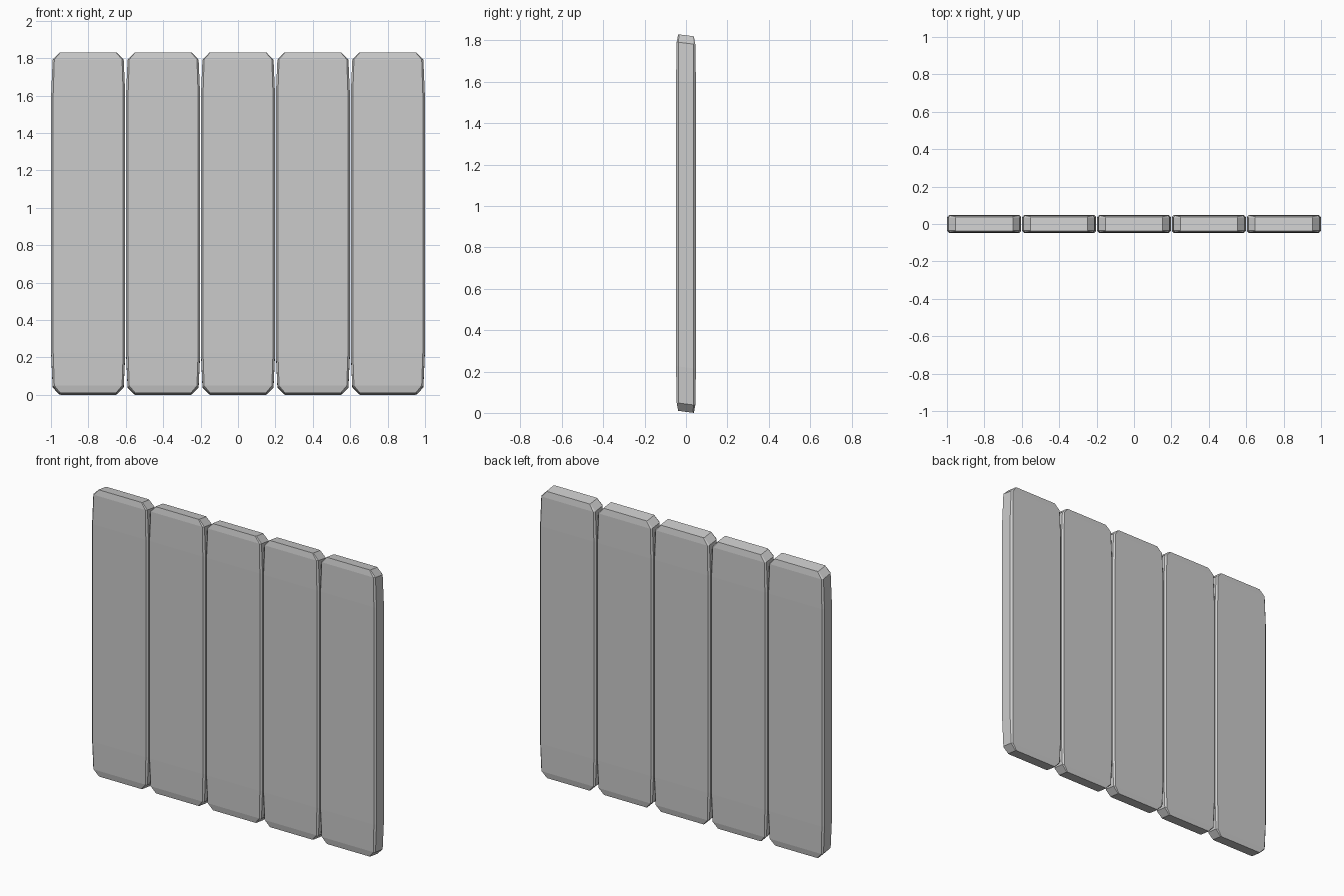
import bpy, bmesh

if "Cube" in bpy.data.objects:
    bpy.data.objects.remove(bpy.data.objects["Cube"])

# Plank cross-sections going up: height, half width, half depth, edge bevel
LEVELS = [
    (0.005, 0.153, 0.038, 0.004),
    (0.043, 0.190, 0.045, 0.009),
    (0.220, 0.198, 0.048, 0.011),
    (1.600, 0.198, 0.048, 0.011),
    (1.787, 0.190, 0.045, 0.009),
    (1.825, 0.153, 0.038, 0.004),
]
SLANT = -0.13  # ends are cut slightly lower at the back


def ring(bm, z, w, d, b):
    pts = [(w - b, -d), (w, -d + b), (w, d - b), (w - b, d),
           (-w + b, d), (-w, d - b), (-w, -d + b), (-w + b, -d)]
    return [bm.verts.new((x, y, z + SLANT * y)) for x, y in pts]


def plank(name, x):
    bm = bmesh.new()
    rings = [ring(bm, *lv) for lv in LEVELS]
    for lo, hi in zip(rings, rings[1:]):
        for i in range(8):
            j = (i + 1) % 8
            bm.faces.new((lo[i], lo[j], hi[j], hi[i]))
    bm.faces.new(rings[0][::-1])
    bm.faces.new(rings[-1])
    bmesh.ops.recalc_face_normals(bm, faces=bm.faces)
    mesh = bpy.data.meshes.new(name)
    bm.to_mesh(mesh)
    bm.free()
    ob = bpy.data.objects.new(name, mesh)
    ob.location.x = x
    bpy.context.collection.objects.link(ob)


# Row of five upright planks
for n in range(5):
    plank(f"plank_{n + 1}", (n - 2) * 0.4005)
